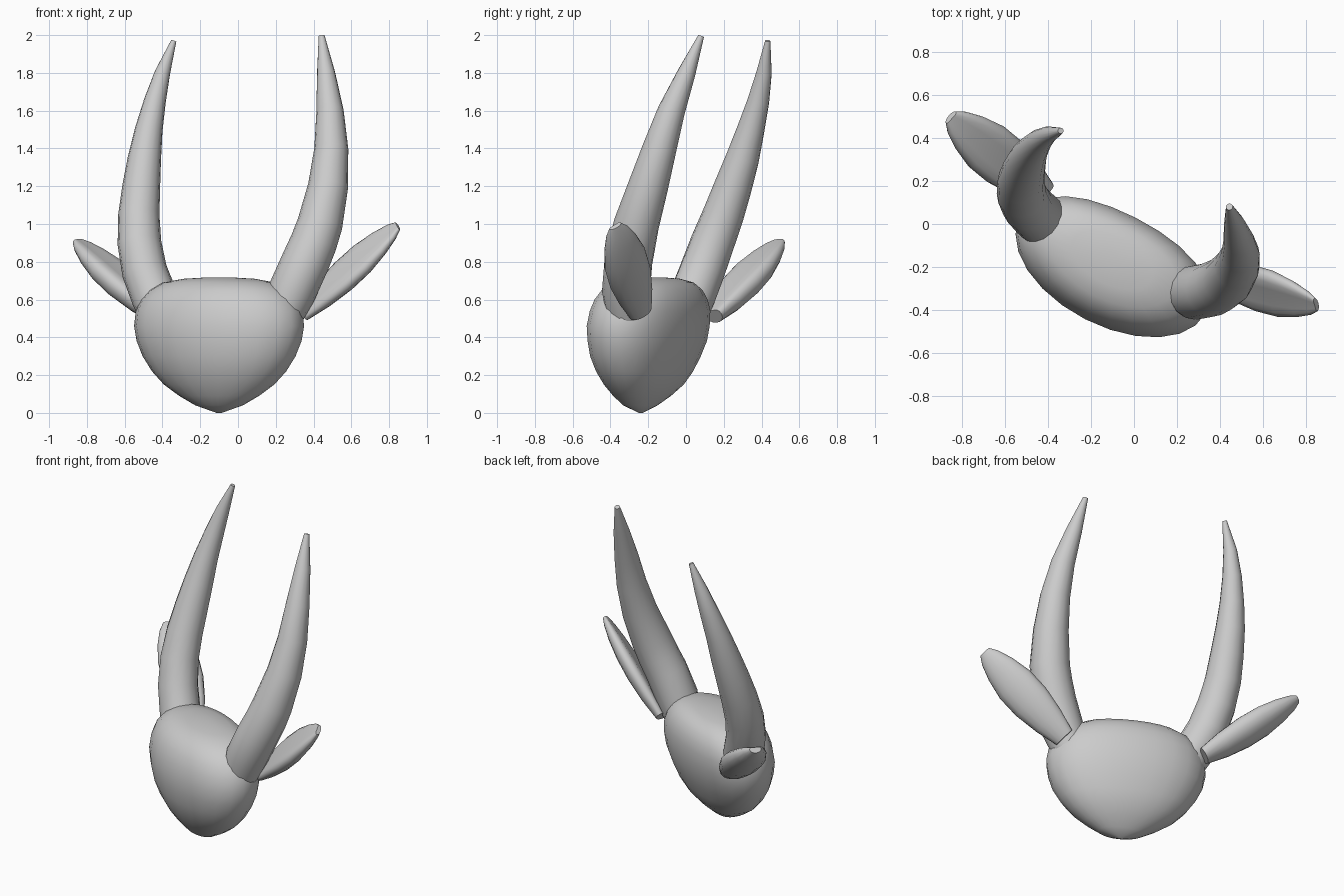
import bpy, bmesh, math
from mathutils import Vector as V

if "Cube" in bpy.data.objects:
    bpy.data.objects.remove(bpy.data.objects["Cube"])

TURN = math.radians(-27)                                # head is turned about z
SIDE = V((math.cos(TURN), math.sin(TURN), 0))
BACK = V((-math.sin(TURN), math.cos(TURN), 0))


def loft(name, rings, n, dish=0.0):
    """Skin of elliptical rings (centre, axis a, axis b); dish flattens the +b side."""
    bm = bmesh.new()
    loops = []
    for c, a, b in rings:
        loop = []
        for i in range(n):
            t = 2 * math.pi * i / n
            s = math.sin(t)
            if s > 0:
                s -= dish * s ** 3
            loop.append(bm.verts.new(c + a * math.cos(t) + b * s))
        loops.append(loop)
    for p, q in zip(loops, loops[1:]):
        for i in range(n):
            j = (i + 1) % n
            bm.faces.new((p[i], p[j], q[j], q[i]))
    bm.faces.new(loops[0][::-1])
    bm.faces.new(loops[-1])
    bmesh.ops.recalc_face_normals(bm, faces=bm.faces)
    me = bpy.data.meshes.new(name)
    bm.to_mesh(me)
    bm.free()
    ob = bpy.data.objects.new(name, me)
    bpy.context.collection.objects.link(ob)
    bpy.ops.object.select_all(action='DESELECT')
    ob.select_set(True)
    bpy.context.view_layer.objects.active = ob
    bpy.ops.object.shade_smooth_by_angle(angle=math.radians(50))
    return ob


# Head: stacked ellipses, pointed chin, flattened crown and back (z, scale, centre y)
levels = [(0.0, 0.03, -0.24), (0.04, 0.28, -0.24), (0.09, 0.47, -0.23), (0.15, 0.65, -0.22),
          (0.22, 0.79, -0.215), (0.3, 0.9, -0.21), (0.38, 0.97, -0.2), (0.46, 1.0, -0.195),
          (0.54, 0.98, -0.185), (0.6, 0.92, -0.18), (0.65, 0.82, -0.175), (0.69, 0.66, -0.17),
          (0.71, 0.42, -0.165), (0.718, 0.12, -0.165)]
loft("head", [(V((-0.1, y, z)), SIDE * 0.485 * s, BACK * 0.278 * s) for z, s, y in levels], 24, 0.12)


# Horns: tapering curved tubes (x, y, z, radius)
def horn(name, path):
    pts = [V(p[:3]) for p in path]
    rings = []
    for i, p in enumerate(path):
        d = (pts[min(i + 1, len(pts) - 1)] - pts[max(i - 1, 0)]).normalized()
        a = d.cross(V((0, 1, 0))).normalized()
        rings.append((pts[i], a * p[3], d.cross(a) * p[3]))
    loft(name, rings, 16)


horn("left_horn", [(-0.39, -0.02, 0.5, 0.12), (-0.445, 0.035, 0.62, 0.122), (-0.495, 0.085, 0.75, 0.12),
                   (-0.522, 0.14, 0.9, 0.116), (-0.525, 0.198, 1.05, 0.109), (-0.512, 0.25, 1.2, 0.1),
                   (-0.495, 0.3, 1.35, 0.088), (-0.472, 0.343, 1.5, 0.073), (-0.44, 0.383, 1.65, 0.058),
                   (-0.4, 0.413, 1.8, 0.041), (-0.34, 0.433, 1.97, 0.014)])
horn("right_horn", [(0.23, -0.31, 0.5, 0.105), (0.285, -0.318, 0.64, 0.127), (0.357, -0.305, 0.8, 0.127),
                    (0.4, -0.284, 0.9, 0.124), (0.434, -0.262, 1.0, 0.12), (0.477, -0.2, 1.2, 0.106),
                    (0.494, -0.14, 1.4, 0.09), (0.487, -0.077, 1.6, 0.072), (0.466, 0.003, 1.8, 0.048),
                    (0.443, 0.08, 1.995, 0.016)])


# Ears: leaf shapes with a dished inner side (base, tip, width direction, roll, thickness)
def ear(name, base, tip, width_dir, roll, thick):
    base, tip = V(base), V(tip)
    d = (tip - base).normalized()
    w = (V(width_dir) - d * d.dot(V(width_dir))).normalized()
    up = d.cross(w)
    if up.z < 0:
        up = -up
    r = math.radians(roll)
    w, up = w * math.cos(r) + up * math.sin(r), up * math.cos(r) - w * math.sin(r)
    leaf = [(0, 0.065, 0.045), (0.2, 0.1, 0.068), (0.42, 0.124, 0.078), (0.62, 0.124, 0.074),
            (0.8, 0.098, 0.058), (0.93, 0.066, 0.038), (1, 0.035, 0.02)]
    loft(name, [(base.lerp(tip, t), w * a, up * b * thick) for t, a, b in leaf], 16, 0.5)


ear("left_ear", (-0.42, 0.14, 0.52), (-0.85, 0.495, 0.91), (0.7, 0.7, 0), 0, 1.15)
ear("right_ear", (0.34, -0.24, 0.53), (0.845, -0.375, 0.99), (0.16, 0.98, 0), 38, 0.85)
